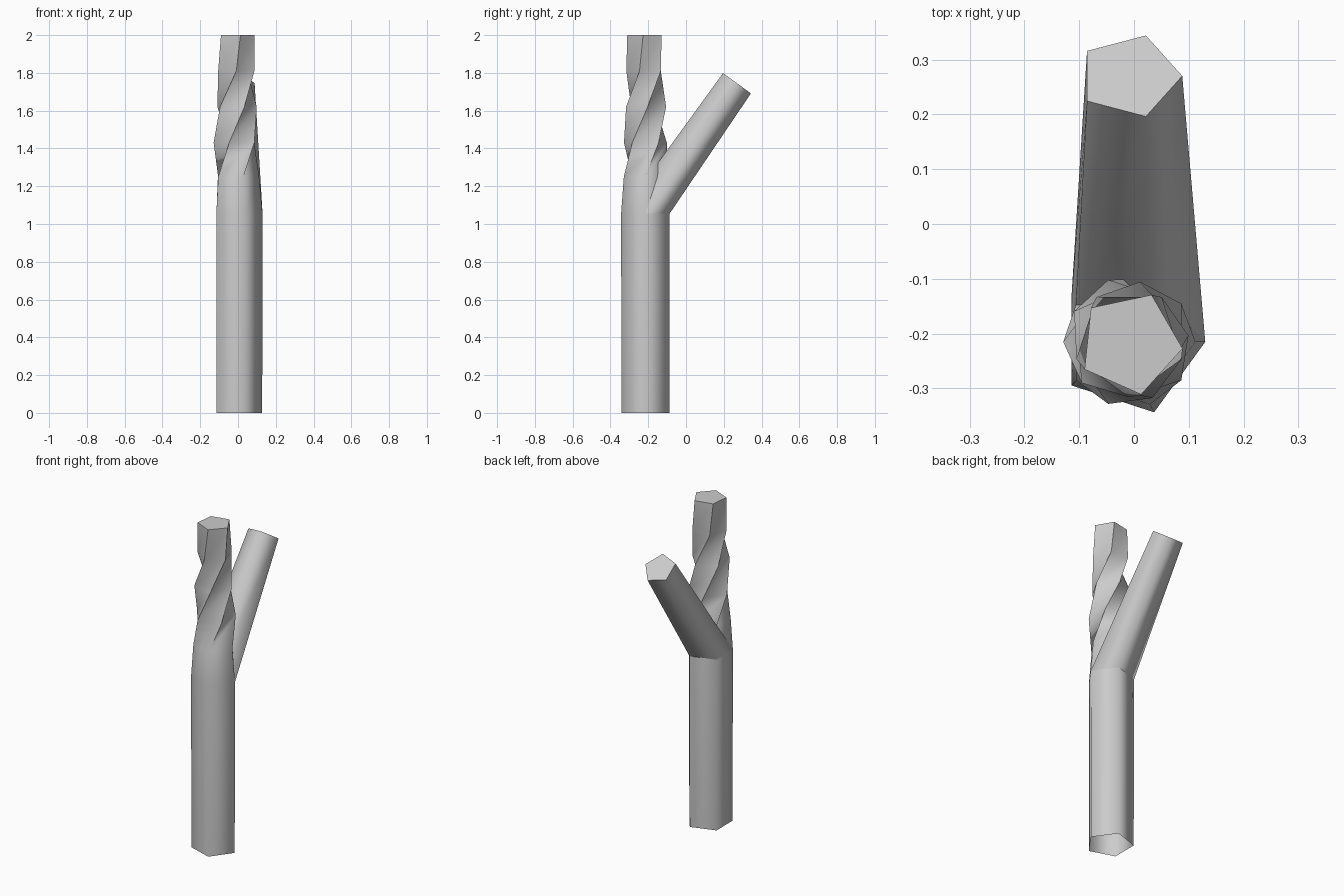
import bpy, bmesh
from math import radians, cos, sin

if "Cube" in bpy.data.objects:
    bpy.data.objects.remove(bpy.data.objects["Cube"])

SIDES = 5

def ring(cx, cy, z, r, twist=0, tilt=0):
    """Pentagon section, turned by twist and tilted about the x axis."""
    pts = []
    for i in range(SIDES):
        a = radians(twist + i * 360 / SIDES)
        x, y = r * cos(a), r * sin(a)
        t = radians(tilt)
        pts.append((cx + x, cy + y * cos(t), z + y * sin(t)))
    return pts

def loft(name, rings):
    """Skin the rings with triangles and close the upper end."""
    bm = bmesh.new()
    loops = [[bm.verts.new(p) for p in r] for r in rings]
    for lo, hi in zip(loops, loops[1:]):
        for i in range(SIDES):
            j = (i + 1) % SIDES
            bm.faces.new((lo[i], lo[j], hi[j]))
            bm.faces.new((lo[i], hi[j], hi[i]))
    bm.faces.new(loops[-1])
    mesh = bpy.data.meshes.new(name)
    bm.to_mesh(mesh)
    bm.free()
    ob = bpy.data.objects.new(name, mesh)
    bpy.context.collection.objects.link(ob)
    bpy.ops.object.select_all(action='DESELECT')
    ob.select_set(True)
    bpy.context.view_layer.objects.active = ob
    bpy.ops.object.shade_smooth_by_angle(angle=radians(80))
    return ob

# straight trunk that narrows and twists towards the top (open underneath)
fork = ring(-0.005, -0.215, 1.055, 0.135)
loft("trunk", [
    ring(-0.005, -0.215, 0, 0.133),
    fork,
    ring(-0.008, -0.215, 1.25, 0.12),
    ring(-0.010, -0.215, 1.43, 0.119, 36),
    ring(-0.012, -0.215, 1.62, 0.112, 78),
    ring(-0.009, -0.215, 1.81, 0.101, 126),
    ring(-0.007, -0.217, 2.0, 0.096, 138),
])

# side branch growing out of the fork section
loft("branch", [fork, ring(-0.008, 0.27, 1.745, 0.096, 0, -36)])
